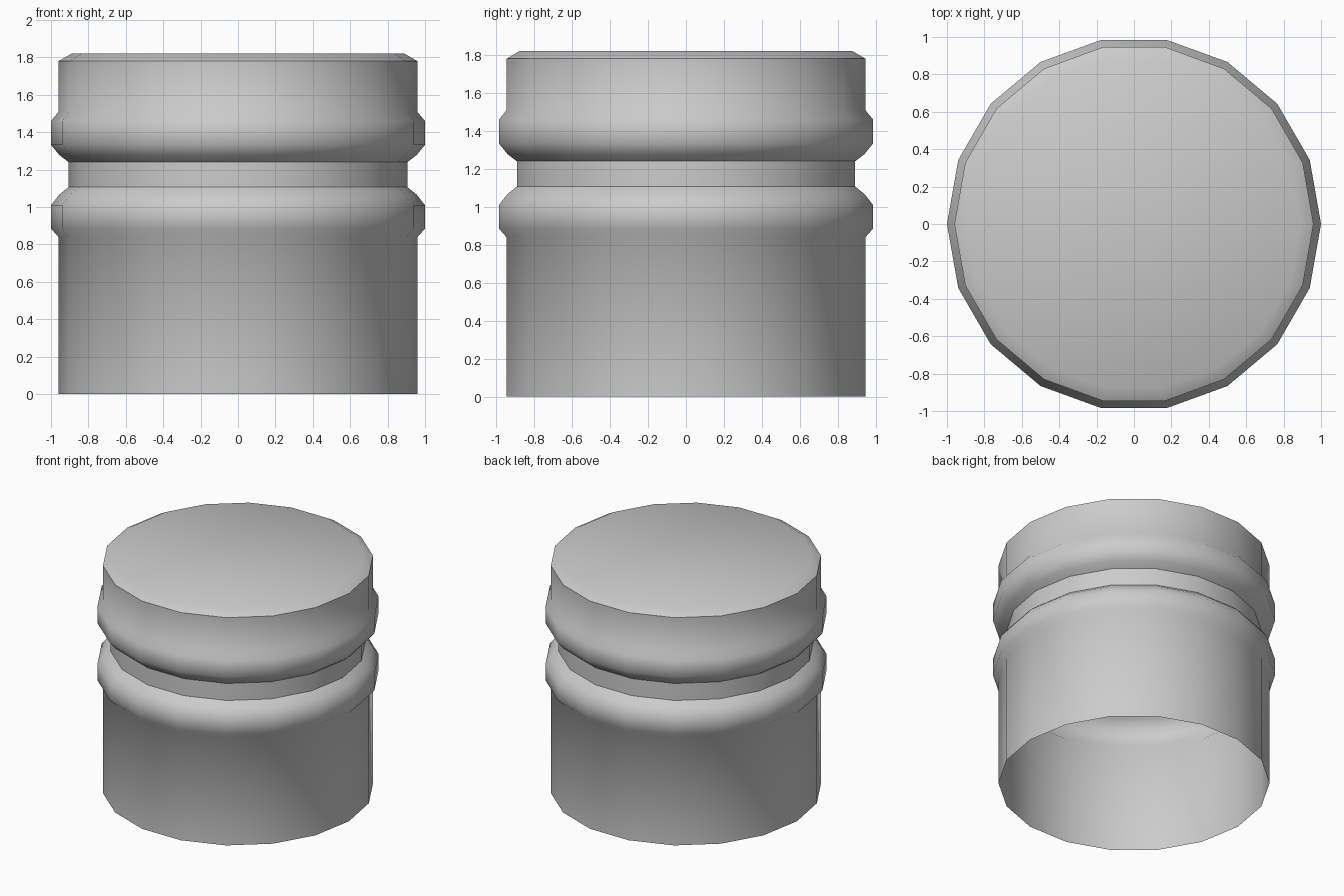
import bpy, bmesh, math

if "Cube" in bpy.data.objects:
    bpy.data.objects.remove(bpy.data.objects["Cube"])

SIDES = 18

# Lathe profile (radius, height): body, lower ridge, neck groove, upper ridge, lid edge
PROFILE = [
    (0.96, 0.0), (0.96, 0.84),
    (1.0, 0.885), (1.0, 1.01), (0.955, 1.067),
    (0.905, 1.107), (0.905, 1.24),
    (0.955, 1.278), (1.0, 1.333), (1.0, 1.46),
    (0.96, 1.508), (0.96, 1.78), (0.89, 1.82),
]

bm = bmesh.new()
rings = []
for r, z in PROFILE:
    rings.append([bm.verts.new((r * math.cos(2 * math.pi * i / SIDES),
                                r * math.sin(2 * math.pi * i / SIDES), z))
                  for i in range(SIDES)])

# Side walls, open at the bottom
for low, high in zip(rings, rings[1:]):
    for i in range(SIDES):
        j = (i + 1) % SIDES
        bm.faces.new((low[i], low[j], high[j], high[i]))

# Closed top
bm.faces.new(rings[-1])

mesh = bpy.data.meshes.new("ridged_cap")
bm.to_mesh(mesh)
bm.free()
cap = bpy.data.objects.new("ridged_cap", mesh)
bpy.context.collection.objects.link(cap)

# Smooth ridges, sharp groove and lid edges
bpy.context.view_layer.objects.active = cap
cap.select_set(True)
bpy.ops.object.shade_smooth_by_angle(angle=math.radians(45))
